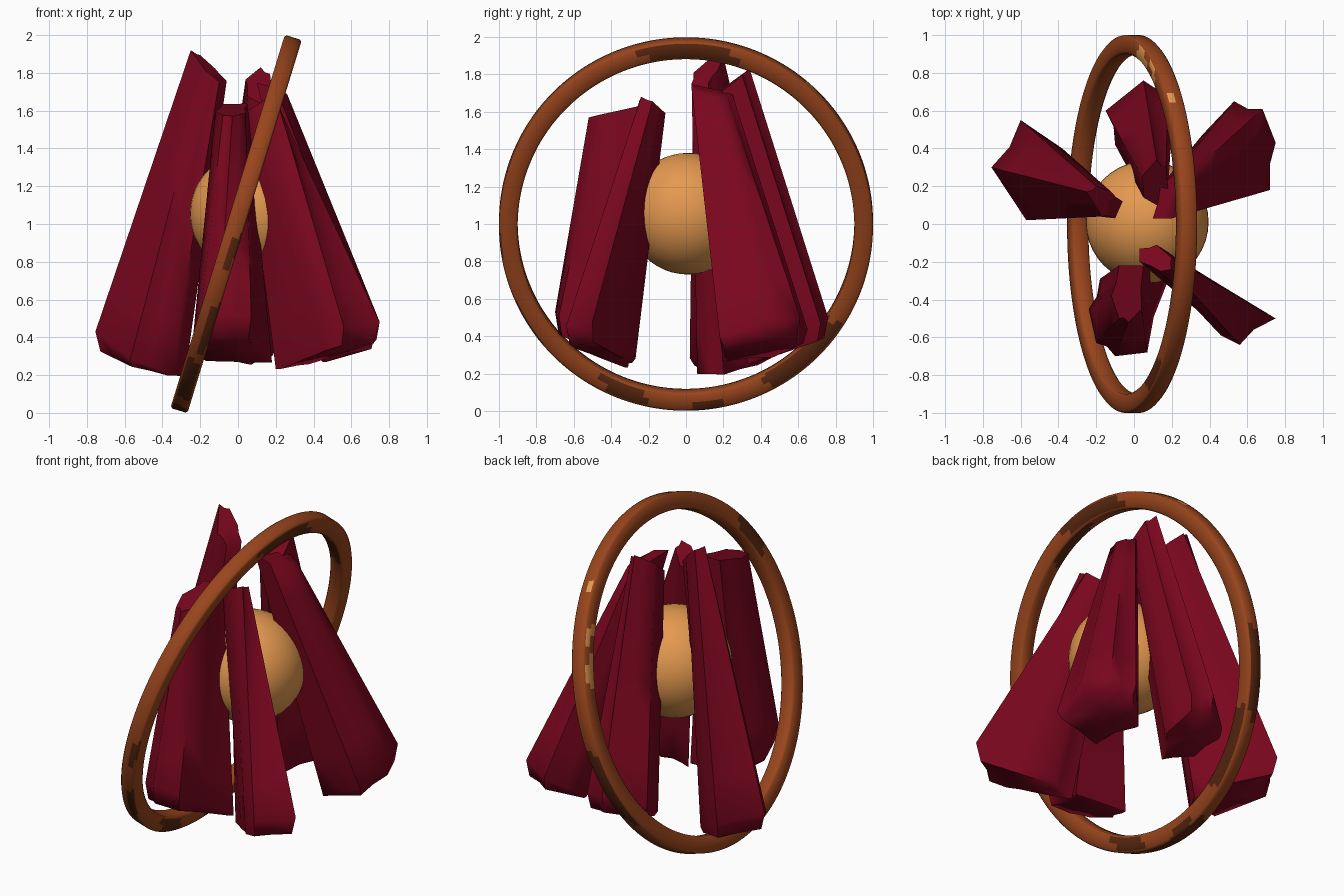
import bpy, bmesh, math
from mathutils import Vector

cube = bpy.data.objects.get("Cube")
if cube:
    bpy.data.objects.remove(cube)


def material(name, rgb):
    mat = bpy.data.materials.new(name)
    mat.use_nodes = True
    mat.diffuse_color = (*rgb, 1)
    bsdf = mat.node_tree.nodes["Principled BSDF"]
    bsdf.inputs["Base Color"].default_value = (*rgb, 1)
    bsdf.inputs["Roughness"].default_value = 0.8
    return mat


crimson = material("crimson", (0.195, 0.002, 0.013))
amber = material("amber", (0.78, 0.32, 0.08))
copper = material("copper", (0.32, 0.06, 0.012))
dark_copper = material("dark_copper", (0.1, 0.02, 0.005))


def finish(name, bm, mats, angle):
    bmesh.ops.recalc_face_normals(bm, faces=bm.faces)
    mesh = bpy.data.meshes.new(name)
    bm.to_mesh(mesh)
    bm.free()
    for mat in mats:
        mesh.materials.append(mat)
    obj = bpy.data.objects.new(name, mesh)
    bpy.context.collection.objects.link(obj)
    bpy.ops.object.select_all(action="DESELECT")
    obj.select_set(True)
    bpy.context.view_layer.objects.active = obj
    bpy.ops.object.shade_smooth_by_angle(angle=math.radians(angle))
    return obj


def bridge(bm, a, b):
    n = len(a)
    return [bm.faces.new((a[i], a[(i + 1) % n], b[(i + 1) % n], b[i])) for i in range(n)]


# Outline on a slanted plane; rim is the height of its outermost point
def slanted_outline(points, heading, rim, slope):
    out = Vector(heading).normalized()
    pts = [Vector(p) for p in points]
    centre = sum(pts, Vector((0, 0))) / len(pts)
    far = max(p.dot(out) for p in pts)
    folded = []
    for i, p in enumerate(pts):
        middle = (p + pts[(i + 1) % len(pts)]) / 2
        folded += [p, middle.lerp(centre, 0.1 if i % 2 else 0)]
    return [Vector((p.x, p.y, rim + slope * (p.dot(out) - far))) for p in folded]


# Softly pleated leaning petal lofted from a rounded lower end to its upper outline
def petal(name, heading, low, low_rim, low_slope, high, high_rim, high_slope):
    bottom = slanted_outline(low, heading, low_rim, low_slope)
    top = slanted_outline(high, heading, high_rim, high_slope)
    middle = sum(bottom, Vector()) / len(bottom)
    floor = min(p.z for p in bottom)
    tucked = []
    for p in bottom:
        q = p.lerp(middle, 0.1)
        q.z = floor + 0.55 * (p.z - floor)
        tucked.append(q)
    bm = bmesh.new()
    steps = 6
    rings = [[bm.verts.new(p) for p in tucked]]
    rings += [[bm.verts.new(b.lerp(t, k / steps)) for b, t in zip(bottom, top)]
              for k in range(steps + 1)]
    for a, b in zip(rings, rings[1:]):
        bridge(bm, a, b)
    for ring in (rings[0], rings[-1]):
        hub = bm.verts.new(sum((v.co for v in ring), Vector()) / len(ring))
        for i, v in enumerate(ring):
            bm.faces.new((v, ring[(i + 1) % len(ring)], hub))
    finish(name, bm, [crimson], 66)


petal("right_petal", (-.87, .45),
      [(-.57, .02), (-.755, .3), (-.6, .55), (-.38, .4), (-.28, .2), (-.36, .06)], .43, .5,
      [(-.17, .04), (-.25, .17), (-.2, .2), (-.12, .17), (-.06, .12), (-.1, .03)], 1.92, .85)
petal("back_petal", (-.1, 1),
      [(-.15, .6), (.05, .76), (.18, .72), (.2, .5), (.07, .33), (-.1, .42)], .5, .57,
      [(.04, .25), (.12, .34), (.17, .3), (.18, .18), (.12, .1), (.05, .14)], 1.83, .8)
petal("back_left_petal", (.85, .5),
      [(.36, .47), (.53, .65), (.68, .61), (.75, .43), (.72, .18), (.45, .2)], .5, .57,
      [(.14, .2), (.2, .25), (.25, .22), (.26, .15), (.2, .03), (.1, .03)], 1.68, -.3)
petal("front_left_petal", (.75, -.66),
      [(.37, -.27), (.75, -.5), (.56, -.64), (.46, -.59), (.34, -.46), (.2, -.31)], .48, .46,
      [(.12, -.11), (.2, -.18), (.2, -.24), (.14, -.25), (.03, -.2), (.03, -.13)], 1.68, .6)
petal("front_petal", (-.1, -1),
      [(.07, -.68), (-.1, -.7), (-.2, -.63), (-.24, -.45), (-.18, -.29), (.18, -.3)], .53, .62,
      [(.04, -.45), (-.03, -.52), (-.08, -.5), (-.12, -.38), (-.08, -.22), (.05, -.22)], 1.57, -.22)

# Core ball
bm = bmesh.new()
bmesh.ops.create_uvsphere(bm, u_segments=40, v_segments=24, radius=.325)
ball = finish("core_ball", bm, [amber], 60)
ball.location = (.07, .01, 1.055)

# Tilted ring with a bevelled square section, made by quarter turns of one corner
bm = bmesh.new()
side = Vector((0, 1, 0))
up = Vector((.293, 0, .956))
axis = side.cross(up)
centre = Vector((-.01, 0, 1))
section = []
corner = [(1, 0), (1, .78), (.78, 1)]
for quarter in range(4):
    section += [(x * .05, y * .047) for x, y in corner]
    corner = [(-y, x) for x, y in corner]
# Worn patches: start and end angle, strips of the section, colour slot
patches = [(75, 105, (2, 3), 1), (298, 328, (2, 3, 4), 1), (243, 258, (2, 3), 1),
           (272, 282, (1, 2), 1), (184, 193, (0, 1), 1), (206, 223, (0, 1), 1),
           (228, 250, (0, 11), 1), (258, 286, (0, 11), 1), (325, 354, (0, 11), 1),
           (140, 156, (8, 9), 1), (95, 118, (5, 6), 1), (30, 48, (5, 6), 1),
           (14, 26, (8,), 2), (18, 24, (9,), 2), (31, 36, (8, 9), 2), (49, 52, (11,), 2)]
segments = 180
hoop = []
for i in range(segments):
    t = math.tau * i / segments
    spoke = side * math.cos(t) + up * math.sin(t)
    path = centre + side * .95 * math.cos(t) + up * .983 * math.sin(t)
    hoop.append([bm.verts.new(path + spoke * r + axis * h) for r, h in section])
for i in range(segments):
    degree = 360 * i / segments
    for j, face in enumerate(bridge(bm, hoop[i], hoop[(i + 1) % segments])):
        for start, end, strips, slot in patches:
            # Neighbouring strips are staggered for a ragged edge
            if j in strips and (degree - start + j % 2 * 3) % 360 < end - start:
                face.material_index = slot
finish("tilted_ring", bm, [copper, dark_copper, amber], 50)
